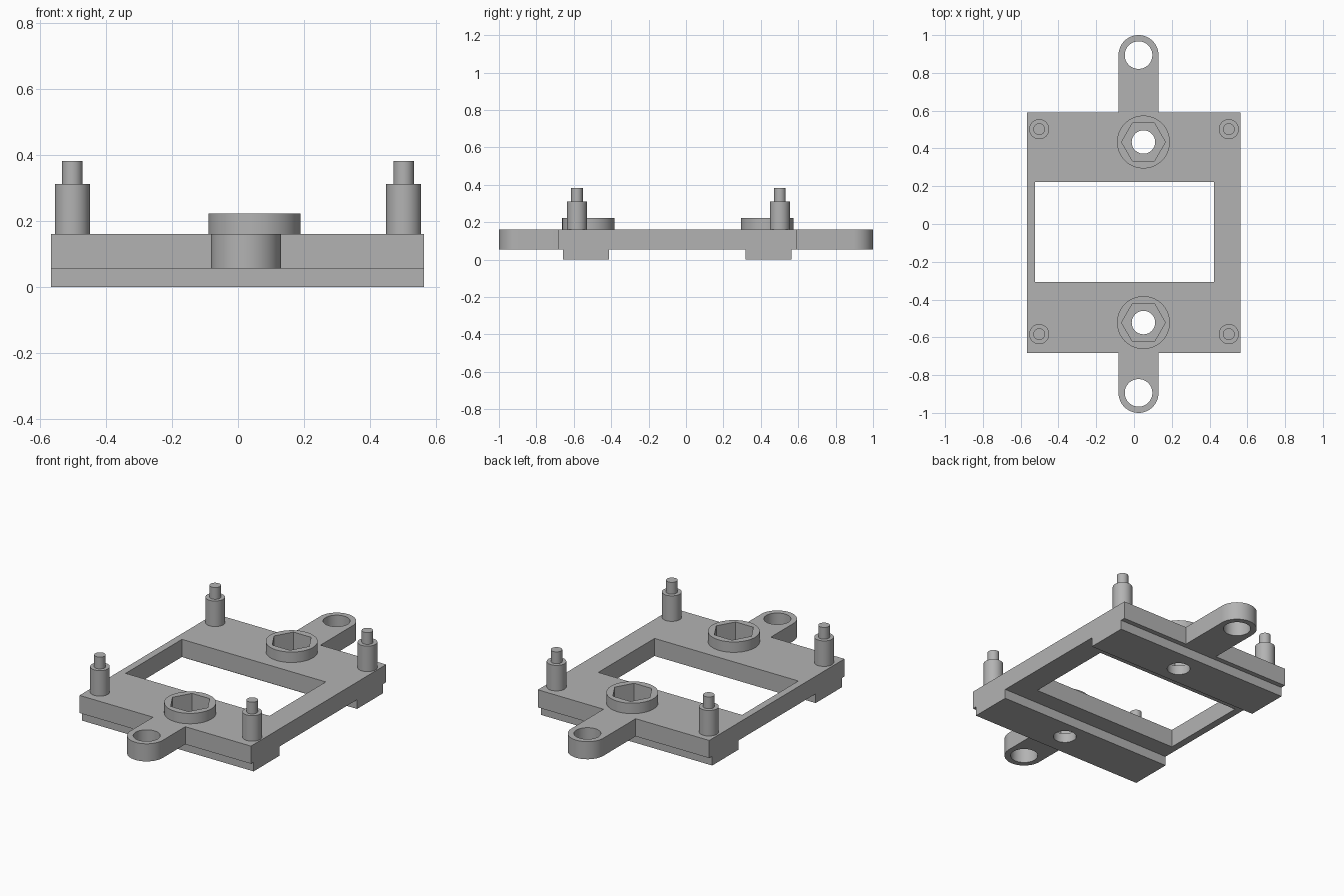
import bpy, bmesh, math
from mathutils import Matrix

cube = bpy.data.objects.get("Cube")
if cube:
    bpy.data.objects.remove(cube, do_unlink=True)

grey = bpy.data.materials.new("plain_grey")
grey.use_nodes = True
colour = (0.45, 0.45, 0.45, 1)
grey.diffuse_color = colour
grey.node_tree.nodes["Principled BSDF"].inputs["Base Color"].default_value = colour


def prism(name, outline, z0, z1):
    """Extrude a counter-clockwise xy outline from z0 to z1."""
    bm = bmesh.new()
    base = bm.faces.new([bm.verts.new((x, y, z0)) for x, y in outline])
    top = bmesh.ops.extrude_face_region(bm, geom=[base])["geom"]
    for v in top:
        if isinstance(v, bmesh.types.BMVert):
            v.co.z = z1
    bmesh.ops.recalc_face_normals(bm, faces=bm.faces)
    mesh = bpy.data.meshes.new(name)
    bm.to_mesh(mesh)
    bm.free()
    mesh.materials.append(grey)
    ob = bpy.data.objects.new(name, mesh)
    bpy.context.collection.objects.link(ob)
    return ob


def rect(x0, x1, y0, y1):
    return [(x0, y0), (x1, y0), (x1, y1), (x0, y1)]


def circle(x, y, r, n=64):
    return [(x + r * math.cos(math.tau * i / n), y + r * math.sin(math.tau * i / n))
            for i in range(n)]


def cut(ob, cutter):
    """Subtract a helper solid and throw it away."""
    mod = ob.modifiers.new("cut", 'BOOLEAN')
    mod.operation = 'DIFFERENCE'
    mod.solver = 'EXACT'
    mod.object = cutter
    bpy.context.view_layer.objects.active = ob
    bpy.ops.object.modifier_apply(modifier=mod.name)
    bpy.data.objects.remove(cutter, do_unlink=True)


LEFT, RIGHT = -0.567, 0.563
FRONT, BACK = -0.682, 0.591
BOTTOM, TOP = 0.055, 0.16
BOSS_X, TAB_X, TAB_R = 0.05, 0.024, 0.106
parts = []

# Frame plate with its rectangular window
plate = prism("frame_plate", rect(LEFT, RIGHT, FRONT, BACK), BOTTOM, TOP)
cut(plate, prism("window_cutter", rect(-0.525, 0.423, -0.308, 0.222), 0, 0.3))
parts.append(plate)

for side, s, boss_y, rail_y, edge, pin_y in (
        ("front", -1, -0.522, -0.534, FRONT, -0.583),
        ("back", 1, 0.434, 0.44, BACK, 0.502)):
    # Rail under the plate, raised boss with hexagonal nut pocket and bolt hole
    rail = prism(side + "_rail", rect(LEFT, RIGHT, rail_y - 0.123, rail_y + 0.123), 0, BOTTOM)
    boss = prism(side + "_boss", circle(BOSS_X, boss_y, 0.14), TOP, 0.222)
    cut(rail, prism("bolt_cutter", circle(BOSS_X, boss_y, 0.062), -0.1, 0.3))
    for body in (plate, boss):
        cut(body, prism("nut_cutter", circle(BOSS_X, boss_y, 0.116, 6), 0.04, 0.3))

    # Mounting tab with a rounded end and a hole
    hole_y = s * (1 - TAB_R)
    arc = [(TAB_X + TAB_R * math.cos(math.pi * i / 32),
            hole_y + s * TAB_R * math.sin(math.pi * i / 32)) for i in range(33)]
    tab = prism(side + "_tab", arc + [(TAB_X - TAB_R, edge), (TAB_X + TAB_R, edge)], BOTTOM, TOP)
    cut(tab, prism("tab_cutter", circle(TAB_X, hole_y, 0.073), -0.1, 0.3))
    parts += [rail, boss, tab]

    # Stepped standoff pins at the corners
    for hand, x in (("right", -0.502), ("left", 0.502)):
        parts.append(prism(f"{side}_{hand}_standoff", circle(x, pin_y, 0.053, 48), TOP, 0.312))
        parts.append(prism(f"{side}_{hand}_pin", circle(x, pin_y, 0.031, 48), 0.312, 0.382))

# Smooth the round walls and keep the edges crisp
bpy.ops.object.select_all(action='DESELECT')
for ob in parts:
    ob.select_set(True)
bpy.context.view_layer.objects.active = plate
bpy.ops.object.shade_smooth_by_angle(angle=math.radians(30))
